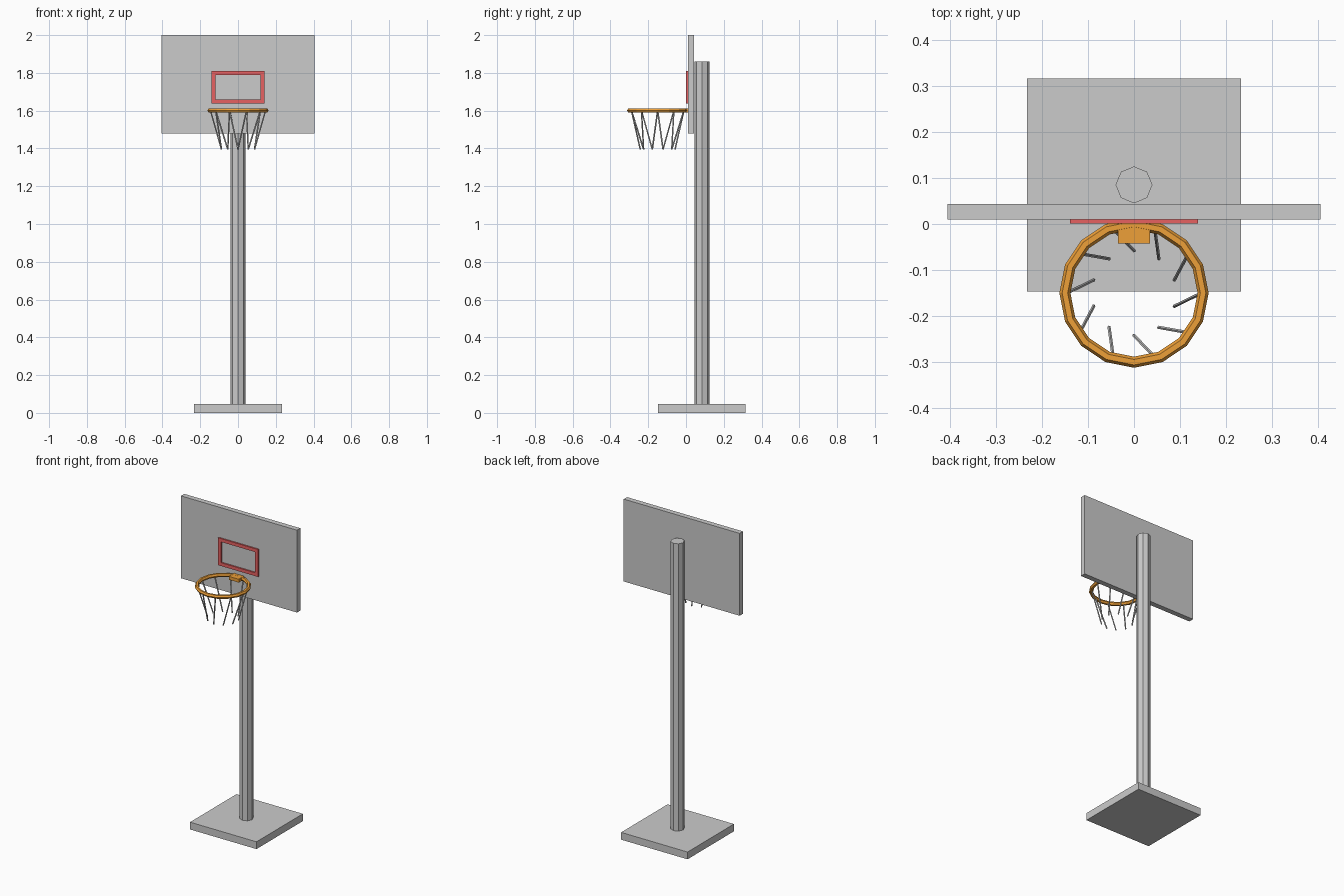
import bpy
from math import sin, cos, radians
from mathutils import Vector

if "Cube" in bpy.data.objects:
    bpy.data.objects.remove(bpy.data.objects["Cube"])


def material(name, rgb):
    m = bpy.data.materials.new(name)
    m.diffuse_color = (*rgb, 1)
    m.use_nodes = True
    m.node_tree.nodes["Principled BSDF"].inputs["Base Color"].default_value = m.diffuse_color
    return m


def finish(name, mat=None):
    ob = bpy.context.object
    ob.name = name
    if mat:
        ob.data.materials.append(mat)
    return ob


def box(name, x, y, z, mat=None):
    """Box from (min, max) ranges on each axis."""
    bpy.ops.mesh.primitive_cube_add(size=1, location=[(a + b) / 2 for a, b in (x, y, z)])
    ob = finish(name, mat)
    ob.scale = [b - a for a, b in (x, y, z)]
    bpy.ops.object.transform_apply(location=False, rotation=False, scale=True)
    return ob


def rod(name, start, end, radius, sides):
    start, end = Vector(start), Vector(end)
    d = end - start
    bpy.ops.mesh.primitive_cylinder_add(vertices=sides, radius=radius, depth=d.length,
                                        location=(start + end) / 2)
    ob = finish(name)
    ob.rotation_euler = d.to_track_quat('Z', 'Y').to_euler()
    return ob


orange = material("orange_paint", (0.85, 0.35, 0.04))
red = material("red_paint", (0.8, 0.12, 0.12))

# Base, pole and backboard
box("base", (-0.232, 0.232), (-0.147, 0.316), (0, 0.046))
bpy.ops.mesh.primitive_cylinder_add(vertices=8, radius=0.04, depth=1.82, location=(0, 0.085, 0.95))
finish("pole")
box("backboard", (-0.405, 0.405), (0.01, 0.043), (1.48, 2.0))

# Red target rectangle on the backboard
W, LOW, HIGH, T = 0.139, 1.637, 1.81, 0.021
Y = (0.001, 0.01)
box("target_top", (-W, W), Y, (HIGH - T, HIGH), red)
box("target_bottom", (-W, W), Y, (LOW, LOW + T), red)
for side, s in (("left", -1), ("right", 1)):
    box("target_" + side, sorted((s * W, s * (W - T))), Y, (LOW + T, HIGH - T), red)

# Hoop and its bracket
RIM = Vector((0, -0.15, 1.601))
bpy.ops.mesh.primitive_torus_add(major_segments=16, minor_segments=6, major_radius=0.15,
                                 minor_radius=0.012, location=RIM)
finish("hoop", orange)
box("hoop_bracket", (-0.035, 0.035), (-0.042, 0.01), (1.59, 1.611), orange)

# Net strands, each twisting inward as it falls
for i in range(10):
    a, b = radians(36 * i), radians(36 * i - 18)
    top = RIM + Vector((0.146 * cos(a), 0.146 * sin(a), 0))
    low = RIM + Vector((0.092 * cos(b), 0.092 * sin(b), -0.206))
    rod(f"net_strand_{i + 1}", top, low, 0.004, 6)
